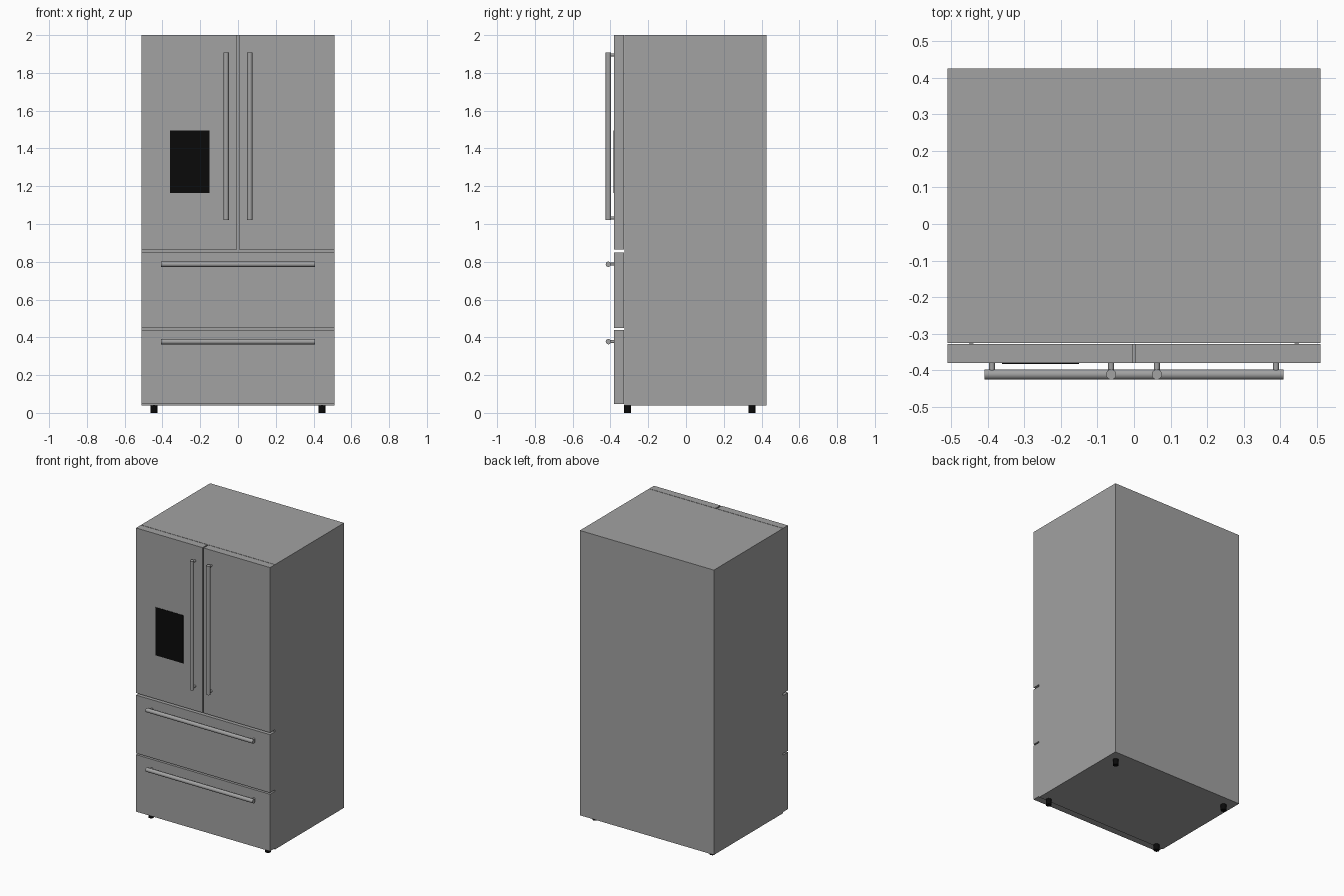
import bpy
import bmesh
from mathutils import Matrix, Vector

cube = bpy.data.objects.get("Cube")
if cube:
    bpy.data.objects.remove(cube, do_unlink=True)


def material(name, value, roughness):
    mat = bpy.data.materials.new(name)
    mat.use_nodes = True
    color = (value, value, value, 1)
    mat.diffuse_color = color
    shader = mat.node_tree.nodes["Principled BSDF"]
    shader.inputs["Base Color"].default_value = color
    shader.inputs["Roughness"].default_value = roughness
    return mat


STEEL = material("steel grey", 0.36, 0.5)
BLACK = material("black", 0.003, 0.5)


def finish(name, bm, mat, smooth=False):
    mesh = bpy.data.meshes.new(name)
    bm.to_mesh(mesh)
    bm.free()
    mesh.materials.append(mat)
    obj = bpy.data.objects.new(name, mesh)
    bpy.context.collection.objects.link(obj)
    if smooth:
        bpy.ops.object.select_all(action="DESELECT")
        obj.select_set(True)
        bpy.context.view_layer.objects.active = obj
        bpy.ops.object.shade_smooth_by_angle()
    return obj


def box(name, low, high, mat=STEEL):
    low, high = Vector(low), Vector(high)
    bm = bmesh.new()
    bmesh.ops.create_cube(bm, size=1, matrix=Matrix.Translation((low + high) / 2)
                          @ Matrix.Diagonal((*(high - low), 1)))
    return finish(name, bm, mat)


def add_rod(bm, start, end, radius, sides=24):
    start, end = Vector(start), Vector(end)
    axis = end - start
    turn = axis.to_track_quat("Z", "Y").to_matrix().to_4x4()
    bmesh.ops.create_cone(bm, cap_ends=True, segments=sides, radius1=radius,
                          radius2=radius, depth=axis.length,
                          matrix=Matrix.Translation((start + end) / 2) @ turn)


def handle(name, start, end, direction):
    # Round bar with a short post near each end
    bm = bmesh.new()
    start, end, direction = Vector(start), Vector(end), Vector(direction)
    add_rod(bm, start, end, BAR)
    for base in (start + direction * POST_INSET, end - direction * POST_INSET):
        add_rod(bm, base, (base.x, FRONT, base.z), POST)
    finish(name, bm, STEEL, smooth=True)


HALF = 0.51
FRONT, DOOR_BACK = -0.38, -0.328
BAR, POST = 0.014, 0.008
BAR_Y = -0.411
POST_INSET = 0.02

# Cabinet
box("cabinet", (-HALF, -0.325, 0.04), (HALF, 0.425, 2))

# Upper doors and their upright handles
for side, s in (("right", -1), ("left", 1)):
    xs = sorted((s * 0.004, s * HALF))
    box(side + "_door", (xs[0], FRONT, 0.864), (xs[1], DOOR_BACK, 2))
    x = s * 0.0625
    handle(side + "_door_handle", (x, BAR_Y, 1.02), (x, BAR_Y, 1.907), (0, 0, 0.6))

# Drawers and their level handles
for name, low, high, bar_z in (("upper", 0.45, 0.85, 0.787), ("lower", 0.048, 0.44, 0.377)):
    box(name + "_drawer", (-HALF, FRONT, low), (HALF, DOOR_BACK, high))
    handle(name + "_drawer_handle", (-0.408, BAR_Y, bar_z), (0.408, BAR_Y, bar_z), (1, 0, 0))

# Water dispenser panel
box("dispenser_panel", (-0.36, FRONT - 0.003, 1.165), (-0.15, FRONT, 1.495), BLACK)

# Feet
for depth, y in (("front", -0.309), ("rear", 0.35)):
    for side, x in (("right", -0.445), ("left", 0.445)):
        bm = bmesh.new()
        add_rod(bm, (x, y, 0), (x, y, 0.042), 0.018)
        finish(depth + "_" + side + "_foot", bm, BLACK, smooth=True)
